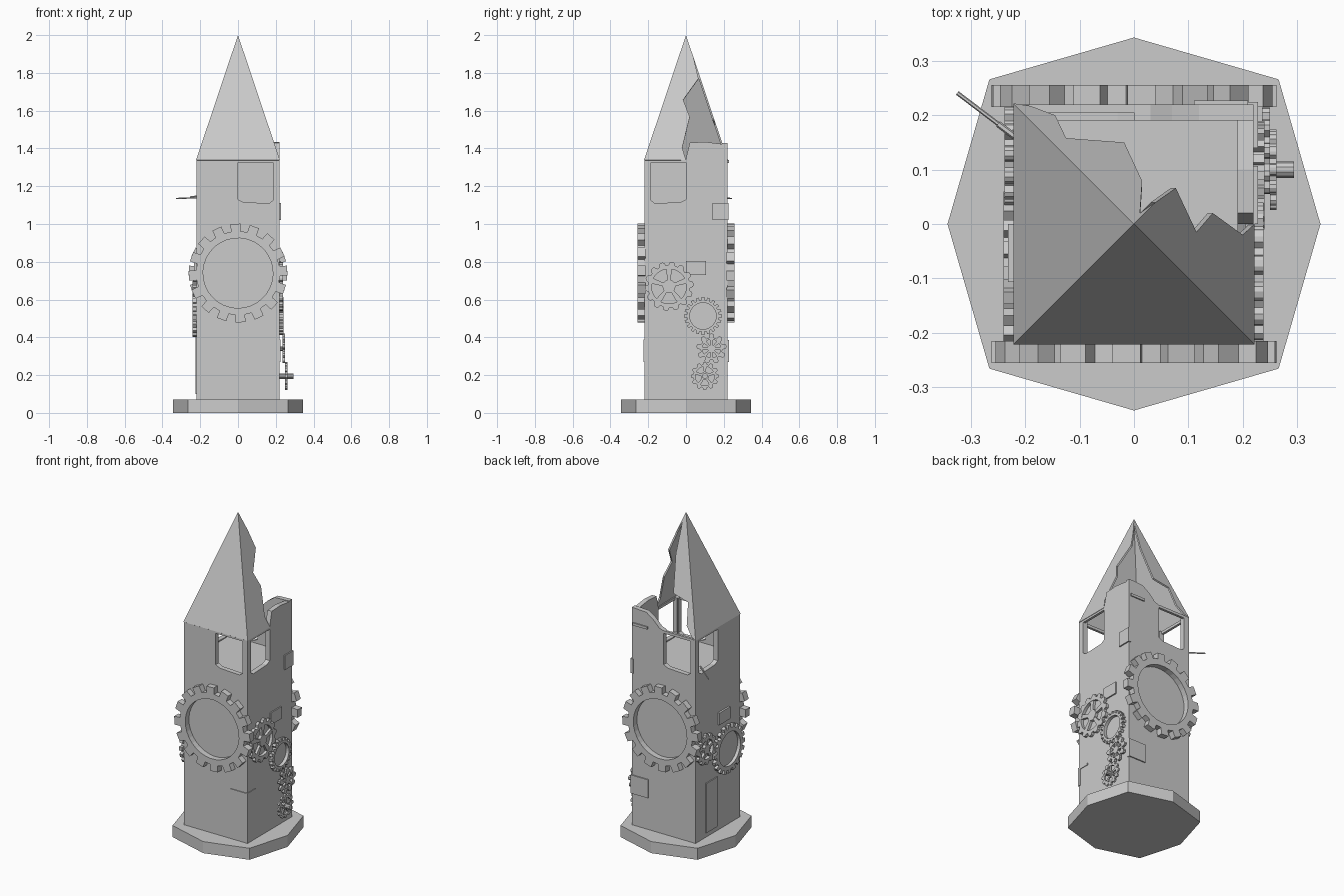
import bpy, bmesh, math
from mathutils import Matrix, Vector

if "Cube" in bpy.data.objects:
    bpy.data.objects.remove(bpy.data.objects["Cube"])

# Wall frames: local x runs along the wall, local y is up, local z points outward
SIDE = {s: Matrix.Rotation(math.radians(a), 4, 'Z') @ Matrix.Rotation(math.pi / 2, 4, 'X')
        for s, a in dict(front=0, right=90, back=180, left=-90).items()}
FLAT = Matrix.Identity(4)


def finish(name, bm, mat=FLAT):
    bmesh.ops.recalc_face_normals(bm, faces=bm.faces)
    bm.transform(mat)
    me = bpy.data.meshes.new(name)
    bm.to_mesh(me)
    bm.free()
    ob = bpy.data.objects.new(name, me)
    bpy.context.collection.objects.link(ob)
    return ob


def add_prism(bm, pts, z0, z1):
    lo = [bm.verts.new((x, y, z0)) for x, y in pts]
    hi = [bm.verts.new((x, y, z1)) for x, y in pts]
    n = len(pts)
    bm.faces.new(lo[::-1])
    bm.faces.new(hi)
    for i in range(n):
        j = (i + 1) % n
        bm.faces.new((lo[i], lo[j], hi[j], hi[i]))


def prism(name, pts, z0, z1, mat=FLAT):
    bm = bmesh.new()
    add_prism(bm, pts, z0, z1)
    return finish(name, bm, mat)


def rect(x0, x1, y0, y1):
    return [(x0, y0), (x1, y0), (x1, y1), (x0, y1)]


def polar(r, a):
    return (r * math.cos(a), r * math.sin(a))


def gear(name, side, u, z, d0, d1, ro, rr, ri, teeth, phase=0, spokes=0, hub=0.0, round_tip=False):
    bm = bmesh.new()
    prof = [(-.30, 0), (-.25, 1), (.25, 1), (.30, 0)]
    if round_tip:
        prof = [(-.36, 0), (-.25, .75), (-.1, 1), (.1, 1), (.25, .75), (.36, 0)]
    rings = [[], [], [], []]
    for t in range(teeth):
        for f, k in prof:
            a = (t + f) * math.tau / teeth + math.radians(phase)
            for ring, r, d in zip(rings, (rr + (ro - rr) * k, rr + (ro - rr) * k, ri, ri), (d0, d1, d1, d0)):
                ring.append(bm.verts.new((*polar(r, a), d)))
    n = len(rings[0])
    for k in range(4):
        p, q = rings[k], rings[(k + 1) % 4]
        for i in range(n):
            j = (i + 1) % n
            bm.faces.new((p[i], p[j], q[j], q[i]))
    # flared spokes and hub
    for s in range(spokes):
        a = s * math.tau / spokes + math.radians(90)
        r0, r1, w = hub * .8, ri * 1.02, .16
        add_prism(bm, [polar(r0, a - .3), polar(r1, a - w), polar(r1, a + w), polar(r0, a + .3)],
                  d0 + .002, d1 - .002)
    if hub:
        add_prism(bm, [polar(hub, i * math.tau / 12) for i in range(12)], d0, d1)
    return finish(name, bm, SIDE[side] @ Matrix.Translation((u, z, 0)))


def rod(name, a, b, r, sides=8):
    a, b = Vector(a), Vector(b)
    rot = (b - a).to_track_quat('Z', 'Y').to_matrix().to_4x4()
    return prism(name, [polar(r, i * math.tau / sides) for i in range(sides)], 0, (b - a).length,
                 Matrix.Translation(a) @ rot)


# Octagonal base and square shaft
prism("base", [(.343, 0), (.266, .266), (0, .343), (-.266, .266),
               (-.343, 0), (-.266, -.266), (0, -.343), (.266, -.266)], 0, .072)
prism("tower_shaft", rect(-.22, .22, -.22, .22), .07, 1.105)

# Belfry walls, each with one opening beside a thin corner post
solid = [(0, 1.34), (-.22, 1.34)]
broken_right = [(.0, 1.35), (-.02, 1.43), (-.10, 1.435), (-.22, 1.42)]
broken_back = [(0, 1.34), (-.03, 1.35), (-.07, 1.39), (-.12, 1.425), (-.22, 1.43)]
for side, m, top in (("front", 1, solid), ("right", -1, broken_right),
                     ("back", 1, broken_back), ("left", -1, solid)):
    pts = [(-.22, 1.1), (.22, 1.1), (.22, 1.34), (.185, 1.34), (.185, 1.125), (.165, 1.11),
           (.03, 1.115), (0, 1.13)] + top
    prism(side + "_belfry_wall", [(m * x, y) for x, y in pts], .19, .22, SIDE[side])
    prism(side + "_lintel", rect(*sorted((0, m * .2)), 1.325, 1.342), .205, .22, SIDE[side])

# Broken pyramid roof: outlines seen from above, lifted onto the slope
roof_faces = [
    [(-.222, -.222), (.222, -.222), (0, 0)],
    [(.222, -.222), (.222, 0), (.2, -.02), (.145, .02), (.115, -.015), (.077, .066), (.04, .04), (0, 0)],
    [(.04, .04), (.011, .02), (.015, .079), (-.018, .15), (-.125, .158), (-.145, .2),
     (-.19, .217), (-.222, .222), (0, 0)],
    [(-.222, .222), (-.222, -.222), (0, 0)],
]
bm = bmesh.new()
for outline in roof_faces:
    bm.faces.new([bm.verts.new((x, y, 2 - 2.98 * max(abs(x), abs(y)))) for x, y in outline])
bmesh.ops.remove_doubles(bm, verts=bm.verts, dist=.0005)
roof_mesh = bpy.data.meshes.new("broken_roof")
bm.to_mesh(roof_mesh)
bm.free()
roof = bpy.data.objects.new("broken_roof", roof_mesh)
bpy.context.collection.objects.link(roof)
shell = roof.modifiers.new("shell", 'SOLIDIFY')
shell.thickness = .01
shell.offset = -1

# Large ring gears on front and back
for side in ("front", "back"):
    gear(side + "_ring_gear", side, 0, .74, .215, .256, .262, .222, .185, 16, phase=93)

# Gear train on the right wall
gear("upper_spoked_gear", "right", -.09, .67, .219, .238, .13, .112, .092, 14, 5, 5, .035, True)
gear("small_ring_gear", "right", .09, .513, .219, .24, .1, .084, .07, 20)
gear("petal_gear", "right", .135, .34, .235, .25, .08, .058, .048, 9, 10, 8, .022, True)
gear("lower_spoked_gear", "right", .1, .195, .25, .262, .074, .062, .05, 12, 0, 5, .022, True)
rod("lower_axle", (.21, .1, .195), (.294, .1, .195), .015, 10)
rod("petal_axle", (.21, .135, .34), (.248, .135, .34), .012, 10)

# Gears on the left wall
gear("left_ring_gear", "left", .09, .55, .219, .24, .15, .128, .105, 20)
gear("left_spoked_gear", "left", -.13, .63, .219, .238, .095, .078, .06, 12, 0, 5, .028, True)

# Thin loose cladding plates: side, u range, z range, thickness
plates = [
    ("front", .105, .224, .27, .385, .005), ("right", -.224, -.145, .375, .388, .004),
    ("back", -.224, -.105, .27, .385, .007), ("left", -.12, -.01, .1, .41, .006),
    ("right", 0, .107, .73, .805, .008), ("left", 0, .107, .73, .805, .012),
    ("right", .14, .224, 1.02, 1.11, .008), ("back", -.21, -.11, 1.322, 1.338, .007),
]
for i, (side, u0, u1, z0, z1, t) in enumerate(plates):
    prism(f"{side}_plate_{i + 1}", rect(u0, u1, z0, z1), .21, .22 + t, SIDE[side])

# Bent pointer rod at the back left corner
rod("pointer_rod", (-.205, .15, 1.14), (-.325, .241, 1.135), .004, 6)
rod("pointer_sleeve", (-.205, .15, 1.146), (-.25, .184, 1.143), .006, 6)
